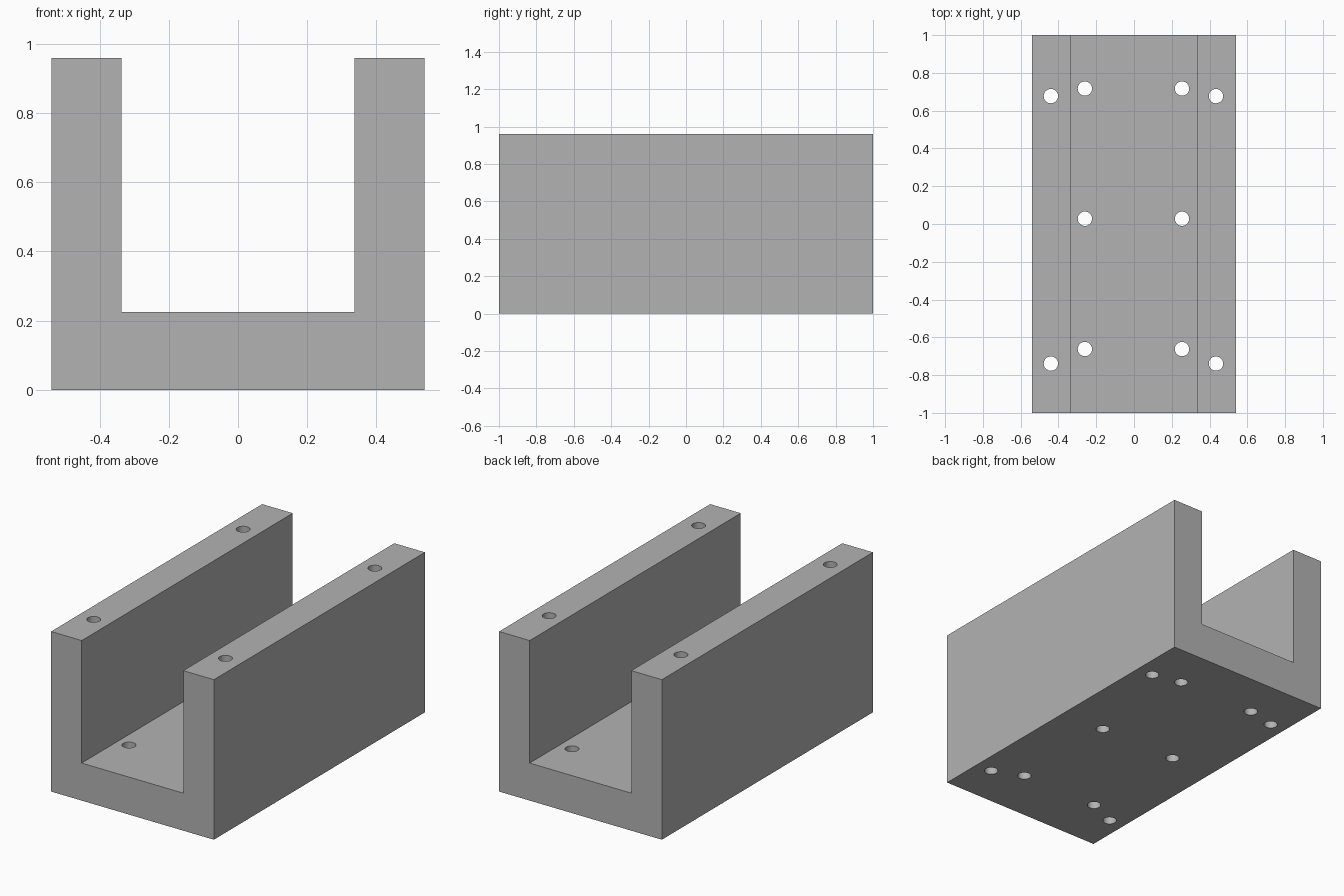
import bpy
import bmesh
from mathutils import Matrix

cube = bpy.data.objects.get("Cube")
if cube:
    bpy.data.objects.remove(cube, do_unlink=True)

HALF_LENGTH = 1.0
HALF_WIDTH = 0.54
HEIGHT = 0.96
FLOOR = 0.225
INNER = 0.337
HOLE_RADIUS = 0.038

# Plain grey finish
grey = bpy.data.materials.new("plain grey")
grey.use_nodes = True
colour = (0.45, 0.45, 0.45, 1)
grey.diffuse_color = colour
grey.node_tree.nodes["Principled BSDF"].inputs["Base Color"].default_value = colour


def add_object(name, bm):
    bmesh.ops.recalc_face_normals(bm, faces=bm.faces)
    mesh = bpy.data.meshes.new(name)
    bm.to_mesh(mesh)
    bm.free()
    mesh.materials.append(grey)
    obj = bpy.data.objects.new(name, mesh)
    bpy.context.collection.objects.link(obj)
    return obj


# U-shaped channel: half profile mirrored, then extruded along its length
half = [(HALF_WIDTH, 0), (HALF_WIDTH, HEIGHT), (INNER, HEIGHT), (INNER, FLOOR)]
profile = half + [(-x, z) for x, z in reversed(half)]
bm = bmesh.new()
face = bm.faces.new([bm.verts.new((x, -HALF_LENGTH, z)) for x, z in profile])
extruded = bmesh.ops.extrude_face_region(bm, geom=[face])["geom"]
bmesh.ops.translate(bm, vec=(0, 2 * HALF_LENGTH, 0),
                    verts=[v for v in extruded if isinstance(v, bmesh.types.BMVert)])
channel = add_object("channel_block", bm)

# Through holes: two rows in the walls, two rows in the floor
rows = [(0.437, (0.677, -0.739)), (0.257, (0.717, 0.028, -0.662))]
bm = bmesh.new()
for offset, stations in rows:
    for side in (-1, 1):
        for y in stations:
            place = Matrix.Translation((side * offset - 0.003, y, HEIGHT / 2))
            bmesh.ops.create_cone(bm, cap_ends=True, segments=32,
                                  radius1=HOLE_RADIUS, radius2=HOLE_RADIUS,
                                  depth=HEIGHT + 0.2, matrix=place)
cutter = add_object("hole_cutter", bm)
cutter.hide_render = True

# Drill the holes and keep only the finished block
drill = channel.modifiers.new("drill holes", "BOOLEAN")
drill.operation = "DIFFERENCE"
drill.solver = "EXACT"
drill.object = cutter
bpy.ops.object.select_all(action="DESELECT")
channel.select_set(True)
bpy.context.view_layer.objects.active = channel
bpy.ops.object.modifier_apply(modifier=drill.name)
bpy.data.objects.remove(cutter, do_unlink=True)
bpy.ops.object.shade_smooth_by_angle()
